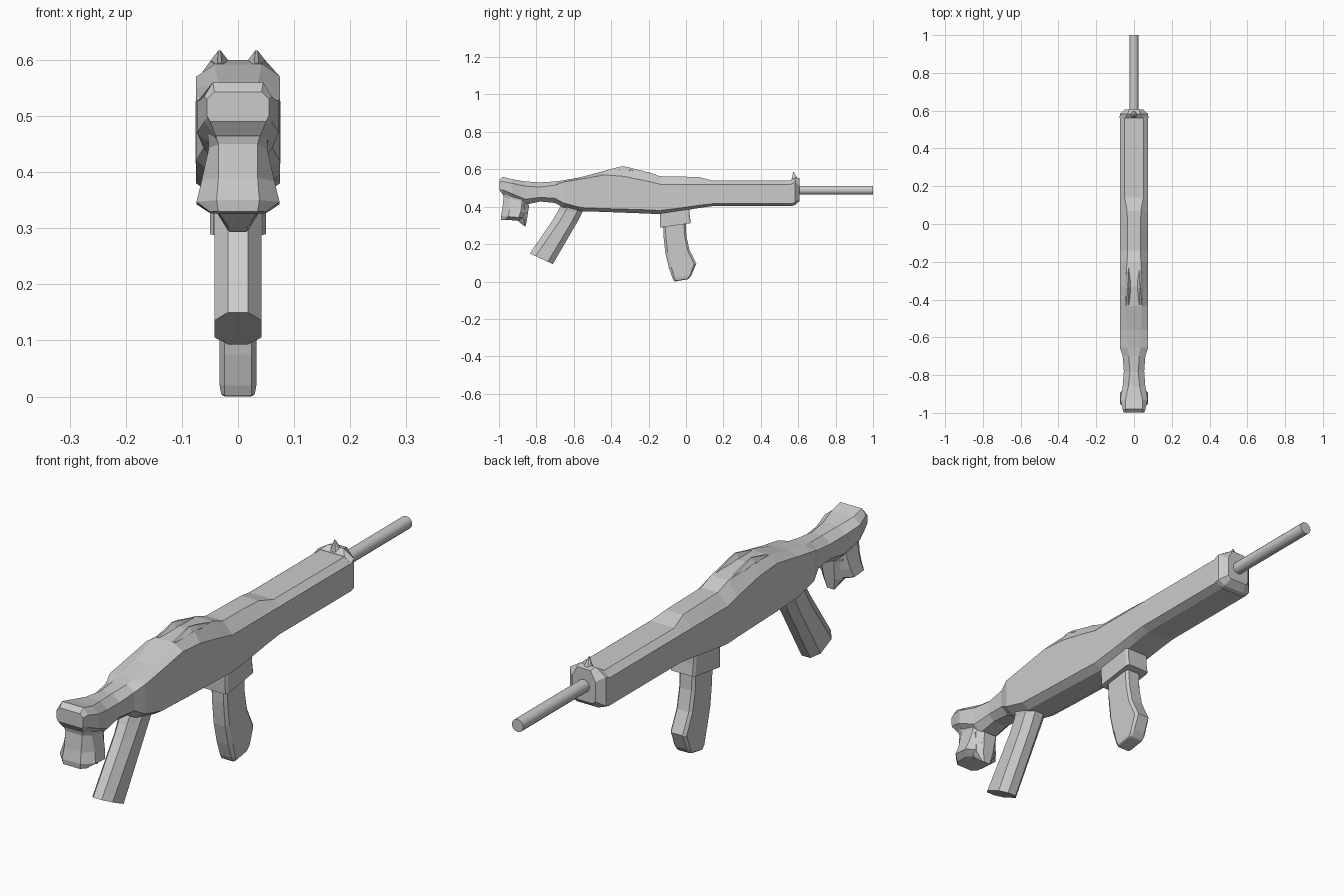
import bpy, bmesh, math
from mathutils import Vector

if "Cube" in bpy.data.objects:
    bpy.data.objects.remove(bpy.data.objects["Cube"])

grey = bpy.data.materials.new("grey")
grey.use_nodes = True
COLOUR = (0.6, 0.6, 0.6, 1)
grey.diffuse_color = COLOUR
grey.node_tree.nodes["Principled BSDF"].inputs["Base Color"].default_value = COLOUR


def finish(name, bm):
    bmesh.ops.recalc_face_normals(bm, faces=bm.faces)
    mesh = bpy.data.meshes.new(name)
    bm.to_mesh(mesh)
    bm.free()
    mesh.materials.append(grey)
    obj = bpy.data.objects.new(name, mesh)
    bpy.context.collection.objects.link(obj)
    return obj


def loft(name, sections, x=0.0):
    """Skin eight-sided rings. Each: start (y, z), end (y, z), half width,
    half widths at start and end, and the fractions where the sides begin and stop."""
    bm = bmesh.new()
    rings = []
    for y0, z0, y1, z1, w, w0, w1, f0, f1 in sections:
        a, b = Vector((0, y0, z0)), Vector((0, y1, z1))
        half = [(w0, 0), (w, f0), (w, f1), (w1, 1)]
        pts = half + [(-h, f) for h, f in reversed(half)]
        rings.append([bm.verts.new(a.lerp(b, f) + Vector((x + h, 0, 0))) for h, f in pts])
    for r, s in zip(rings, rings[1:]):
        for i in range(8):
            j = (i + 1) % 8
            bm.faces.new((r[i], r[j], s[j], s[i]))
    bm.faces.new(rings[0])
    bm.faces.new(rings[-1])
    return finish(name, bm)


def upright(y, zb, zl, zh, zt, w, wb, wt):
    """Vertical ring with bottom, lower edge, upper edge and top heights."""
    h = zt - zb
    return (y, zb, y, zt, w, wb, wt, (zl - zb) / h, (zh - zb) / h)


# Stock, receiver and fore-end in one skin
loft("body", [upright(*s) for s in [
    (-0.998, 0.490, 0.500, 0.530, 0.543, 0.055, 0.050, 0.042),
    (-0.980, 0.465, 0.490, 0.535, 0.560, 0.060, 0.040, 0.045),
    (-0.930, 0.440, 0.470, 0.525, 0.547, 0.073, 0.038, 0.045),
    (-0.860, 0.410, 0.440, 0.510, 0.535, 0.060, 0.032, 0.030),
    (-0.780, 0.428, 0.450, 0.505, 0.530, 0.054, 0.030, 0.022),
    (-0.700, 0.420, 0.445, 0.515, 0.535, 0.060, 0.030, 0.028),
    (-0.655, 0.395, 0.420, 0.532, 0.541, 0.075, 0.035, 0.032),
    (-0.560, 0.376, 0.395, 0.548, 0.558, 0.075, 0.045, 0.035),
    (-0.435, 0.372, 0.390, 0.570, 0.592, 0.075, 0.045, 0.042),
    (-0.330, 0.368, 0.387, 0.562, 0.600, 0.075, 0.045, 0.048),
    (-0.200, 0.363, 0.383, 0.535, 0.585, 0.075, 0.045, 0.036),
    (-0.140, 0.360, 0.380, 0.520, 0.563, 0.075, 0.045, 0.035),
    (-0.020, 0.378, 0.395, 0.520, 0.561, 0.075, 0.045, 0.035),
    (0.070, 0.393, 0.408, 0.520, 0.558, 0.075, 0.045, 0.036),
    (0.140, 0.403, 0.416, 0.520, 0.540, 0.075, 0.045, 0.050),
    (0.565, 0.403, 0.416, 0.520, 0.540, 0.075, 0.045, 0.050),
]])

# Tapered cap on the front of the fore-end
loft("fore_end_cap", [upright(*s) for s in [
    (0.560, 0.403, 0.416, 0.520, 0.541, 0.076, 0.045, 0.050),
    (0.582, 0.408, 0.422, 0.530, 0.557, 0.075, 0.045, 0.032),
    (0.607, 0.430, 0.440, 0.515, 0.552, 0.048, 0.035, 0.028),
]])

# Front sight spike
loft("front_sight", [
    (0.562, 0.535, 0.600, 0.545, 0.020, 0.012, 0.012, 0.3, 0.7),
    (0.568, 0.562, 0.590, 0.562, 0.010, 0.006, 0.006, 0.3, 0.7),
    (0.573, 0.586, 0.577, 0.584, 0.002, 0.001, 0.001, 0.3, 0.7),
])

# Twin rear sight ridges
for side, label in ((1, "left"), (-1, "right")):
    loft(f"rear_sight_{label}", [upright(*s) for s in [
        (-0.430, 0.575, 0.578, 0.585, 0.594, 0.013, 0.013, 0.004),
        (-0.340, 0.585, 0.590, 0.600, 0.617, 0.015, 0.015, 0.002),
        (-0.300, 0.580, 0.588, 0.596, 0.609, 0.014, 0.014, 0.003),
        (-0.190, 0.560, 0.565, 0.570, 0.580, 0.008, 0.008, 0.003),
    ]], x=side * 0.033)

# Butt heel, narrow at the waist and wide at the bottom
loft("butt_heel", [
    (-0.988, 0.505, -0.850, 0.470, 0.056, 0.050, 0.030, 0.20, 0.75),
    (-0.975, 0.450, -0.843, 0.420, 0.052, 0.035, 0.030, 0.25, 0.75),
    (-0.982, 0.390, -0.850, 0.370, 0.065, 0.035, 0.030, 0.30, 0.75),
    (-0.990, 0.350, -0.862, 0.340, 0.074, 0.038, 0.032, 0.30, 0.75),
    (-0.988, 0.330, -0.895, 0.326, 0.050, 0.035, 0.032, 0.20, 0.80),
])

# Hook in front of the heel
loft("butt_hook", [
    (-0.920, 0.420, -0.838, 0.410, 0.048, 0.040, 0.028, 0.3, 0.7),
    (-0.912, 0.335, -0.850, 0.335, 0.042, 0.040, 0.022, 0.3, 0.7),
    (-0.872, 0.302, -0.858, 0.293, 0.018, 0.016, 0.014, 0.3, 0.7),
])

# Slanted grip
loft("grip", [
    (-0.640, 0.470, -0.530, 0.420, 0.060, 0.025, 0.030, 0.30, 0.75),
    (-0.685, 0.375, -0.550, 0.378, 0.044, 0.018, 0.020, 0.30, 0.78),
    (-0.715, 0.325, -0.580, 0.320, 0.042, 0.018, 0.018, 0.30, 0.78),
    (-0.835, 0.150, -0.712, 0.093, 0.042, 0.018, 0.018, 0.25, 0.78),
])

# Magazine well
loft("magazine_well", [
    (-0.140, 0.400, 0.018, 0.420, 0.050, 0.044, 0.044, 0.06, 0.94),
    (-0.140, 0.340, 0.020, 0.355, 0.050, 0.044, 0.044, 0.06, 0.94),
    (-0.138, 0.288, 0.026, 0.312, 0.050, 0.044, 0.044, 0.06, 0.94),
])

# Curved magazine
loft("magazine", [
    (-0.123, 0.320, -0.002, 0.325, 0.033, 0.024, 0.024, 0.10, 0.92),
    (-0.120, 0.240, 0.002, 0.245, 0.033, 0.024, 0.024, 0.10, 0.92),
    (-0.110, 0.150, 0.018, 0.170, 0.033, 0.024, 0.024, 0.10, 0.92),
    (-0.092, 0.075, 0.055, 0.095, 0.033, 0.024, 0.024, 0.10, 0.92),
    (-0.073, 0.020, 0.030, 0.035, 0.033, 0.024, 0.024, 0.10, 0.92),
    (-0.064, 0.003, 0.016, 0.016, 0.030, 0.024, 0.024, 0.10, 0.92),
    (-0.060, 0.000, 0.010, 0.012, 0.026, 0.022, 0.022, 0.10, 0.92),
])

# Barrel
bpy.ops.mesh.primitive_cylinder_add(vertices=12, radius=0.024, depth=0.41,
                                    location=(0, 0.795, 0.488),
                                    rotation=(math.pi / 2, 0, 0))
barrel = bpy.context.object
barrel.name = "barrel"
barrel.data.materials.append(grey)
bpy.ops.object.shade_smooth_by_angle(angle=math.radians(35))
